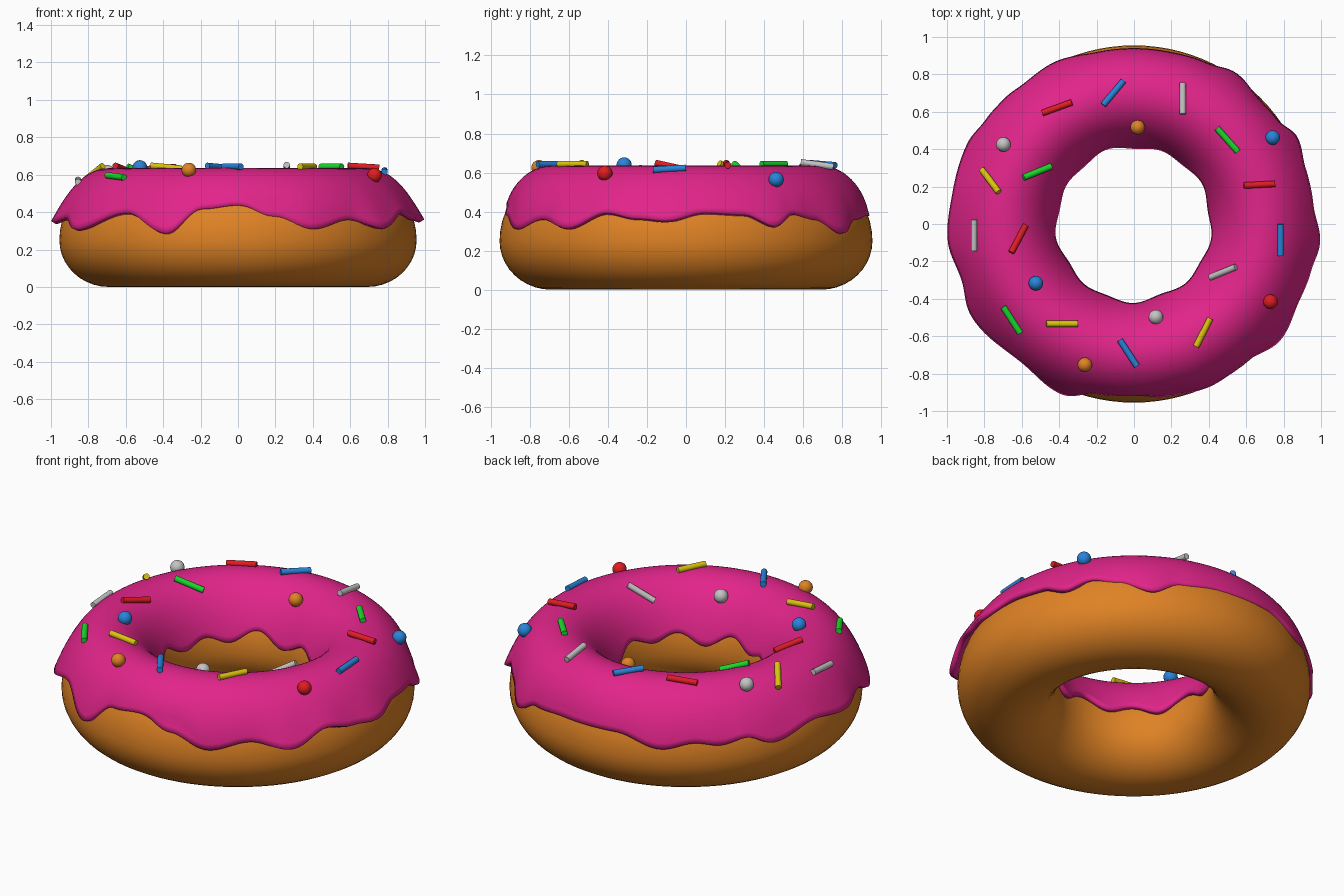
import bpy, bmesh, math
from mathutils import Vector, Matrix

if "Cube" in bpy.data.objects:
    bpy.data.objects.remove(bpy.data.objects["Cube"])

RING, BELLY = 0.69, 0.25          # ring radius and height of the widest line
DOUGH_A, DOUGH_TOP = 0.265, 0.32  # dough cross-section half width, upper half height
ICE_A, ICE_TOP = 0.275, 0.385     # icing cross-section

def material(name, rgb):
    m = bpy.data.materials.new(name)
    m.diffuse_color = (*rgb, 1)
    m.use_nodes = True
    m.node_tree.nodes["Principled BSDF"].inputs["Base Color"].default_value = m.diffuse_color
    return m

MATS = {
    "pink": material("pink icing", (0.76, 0.018, 0.255)),
    "dough": material("golden dough", (0.74, 0.225, 0.018)),
    "red": material("red", (0.74, 0.012, 0.016)),
    "blue": material("blue", (0.022, 0.23, 0.70)),
    "green": material("green", (0.01, 0.70, 0.025)),
    "yellow": material("yellow", (0.70, 0.55, 0.004)),
    "white": material("pale grey", (0.55, 0.55, 0.55)),
}

def finish(name, bm, mat, angle=60):
    mesh = bpy.data.meshes.new(name)
    bmesh.ops.recalc_face_normals(bm, faces=bm.faces[:])
    bm.to_mesh(mesh)
    bm.free()
    ob = bpy.data.objects.new(name, mesh)
    bpy.context.collection.objects.link(ob)
    mesh.materials.append(MATS[mat])
    bpy.ops.object.select_all(action='DESELECT')
    ob.select_set(True)
    bpy.context.view_layer.objects.active = ob
    bpy.ops.object.shade_smooth_by_angle(angle=math.radians(angle))
    return ob

def sweep(profile, steps, closed):
    """Sweep profile(theta) -> [(r, z), ...] around the z axis."""
    bm = bmesh.new()
    rings = []
    for i in range(steps):
        t = math.tau * i / steps
        rings.append([bm.verts.new((r * math.cos(t), r * math.sin(t), z))
                      for r, z in profile(t)])
    n = len(rings[0])
    for i in range(steps):
        a, b = rings[i], rings[(i + 1) % steps]
        for j in range(n if closed else n - 1):
            k = (j + 1) % n
            bm.faces.new((a[j], b[j], b[k], a[k]))
    return bm

# dough ring
def dough_profile(theta):
    pts = []
    for j in range(40):
        p = math.tau * j / 40
        h = DOUGH_TOP if math.sin(p) > 0 else BELLY
        pts.append((RING + DOUGH_A * math.cos(p), BELLY + h * math.sin(p)))
    return pts

finish("dough_ring", sweep(dough_profile, 96, True), "dough")

# outer icing edge: angle in degrees, lip height, lip radius
LIP = [(-151, .31, 1.0), (-129, .40, .955), (-113, .29, .99), (-102, .42, .93),
       (-90, .44, .92), (-78, .38, .925), (-65, .31, .96), (-51, .36, .95),
       (-38, .32, 1.0), (-25, .40, .975), (-15, .37, .98), (-6, .36, 1.0),
       (6, .40, .965), (18, .39, .965), (28, .33, .99), (36, .39, .95),
       (44, .36, .945), (56, .29, .975), (66, .36, .945), (80, .38, .935),
       (101, .38, .94), (117, .32, .965), (128, .355, .955), (136, .34, .965),
       (145, .37, .97), (154, .32, .99), (170, .38, .985), (185, .35, 1.0),
       (198, .37, .97)]

def lip_at(theta):
    """Eased interpolation of the lip points around the ring."""
    d = math.degrees(theta)
    d = d - 360 if d >= 209 else d
    pts = LIP + [(209, LIP[0][1], LIP[0][2])]
    for a, b in zip(pts, pts[1:]):
        if a[0] <= d <= b[0]:
            f = (1 - math.cos(math.pi * (d - a[0]) / (b[0] - a[0]))) / 2
            return a[1] + (b[1] - a[1]) * f, a[2] + (b[2] - a[2]) * f

def ellipse(z, a, h):
    return a * math.sqrt(max(0, 1 - ((z - BELLY) / h) ** 2))

def icing_profile(theta):
    z_out, r_out = lip_at(theta)
    wave = math.sin(9 * theta) + 0.5 * math.sin(5 * theta + 1)
    z_in = 0.35 - 0.028 * wave
    r_in = 0.412 - 0.008 * wave
    pts = []
    for side, z_lip, r_lip in ((-1, z_in, r_in), (1, z_out, r_out)):
        end = math.acos((z_lip - BELLY) / ICE_TOP)
        flare = abs(r_lip - RING) - ICE_A * math.sin(end)
        half = []
        for j in range(17):
            s = j / 16
            z = BELLY + ICE_TOP * math.cos(end * s)
            w = ICE_A * math.sin(end * s) + flare * s ** 4
            w = max(w, ellipse(z, DOUGH_A, DOUGH_TOP) + 0.008 if s > 0.3 else w)
            half.append((RING + side * w, z))
        pts += half[:0:-1] if side < 0 else half
    return pts

# icing shell with a thick rim tucked into the dough
icing = finish("icing", sweep(icing_profile, 240, False), "pink")
rim = icing.modifiers.new("thickness", 'SOLIDIFY')
rim.thickness = 0.03
rim.offset = -1

# sprinkles rest on the icing, aligned with its surface
def surface(x, y):
    r = math.hypot(x, y)
    dx = r - RING
    z = BELLY + ICE_TOP * math.sqrt(1 - (dx / ICE_A) ** 2)
    slope = dx / ICE_A ** 2
    n = Vector((x / r * slope, y / r * slope, (z - BELLY) / ICE_TOP ** 2)).normalized()
    return Vector((x, y, z)), n

RODS = [("red", -.41, .62, 20), ("blue", -.11, .70, 50), ("white", .26, .67, 90),
        ("green", .50, .45, -48), ("red", .67, .21, 3), ("blue", .78, -.085, 90),
        ("white", .48, -.26, 22), ("yellow", .37, -.58, 63), ("blue", -.03, -.69, -57),
        ("yellow", -.385, -.535, 0), ("green", -.65, -.51, -57), ("white", -.85, -.06, 90),
        ("red", -.62, -.08, 62), ("yellow", -.765, .23, -53), ("green", -.52, .28, 22)]
for i, (col, x, y, deg) in enumerate(RODS):
    p, n = surface(x, y)
    flat = Vector((math.cos(math.radians(deg)), math.sin(math.radians(deg)), 0))
    flat.z = -flat.dot(n) / n.z
    axis = flat.normalized()
    bm = bmesh.new()
    bmesh.ops.create_cone(bm, cap_ends=True, segments=16, radius1=0.017, radius2=0.017,
                          depth=0.168)
    turn = axis.to_track_quat('Z', 'Y').to_matrix().to_4x4()
    bm.transform(Matrix.Translation(p + n * 0.008) @ turn)
    finish(f"sprinkle_rod_{i + 1}", bm, col, 40)

BALLS = [("white", -.69, .42), ("blue", -.53, -.32), ("dough", -.26, -.745),
         ("white", .12, -.51), ("red", .72, -.41), ("blue", .73, .455), ("dough", .02, .53)]
for i, (col, x, y) in enumerate(BALLS):
    p, n = surface(x, y)
    bm = bmesh.new()
    bmesh.ops.create_uvsphere(bm, u_segments=20, v_segments=12, radius=0.039)
    bm.transform(Matrix.Translation(p + n * 0.018))
    finish(f"sprinkle_ball_{i + 1}", bm, col)
